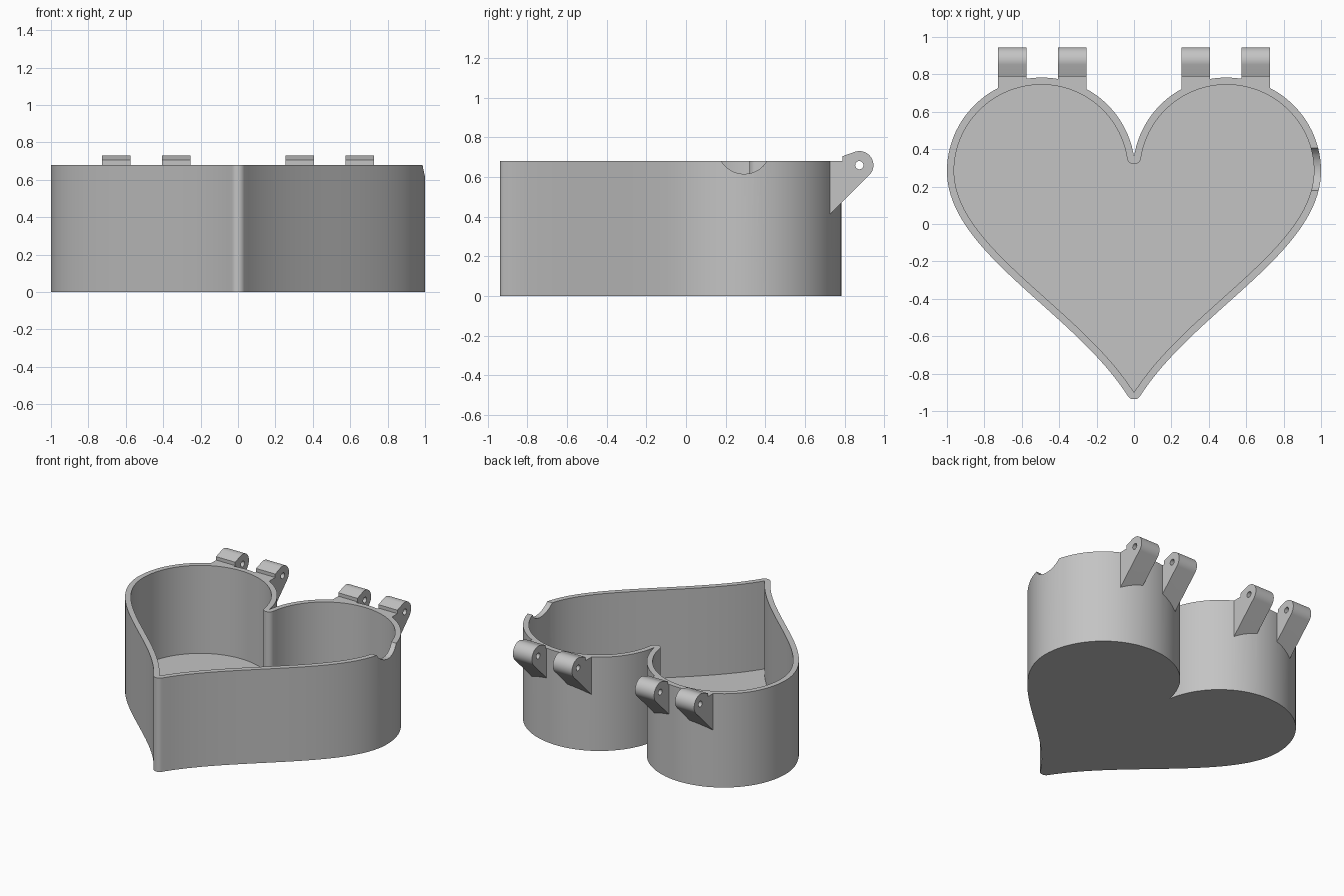
import bpy
import bmesh
from math import sin, cos, pi, atan2
from mathutils import Vector
from mathutils.geometry import interpolate_bezier

cube = bpy.data.objects.get("Cube")
if cube:
    bpy.data.objects.remove(cube, do_unlink=True)

WALL = 0.038
HEIGHT = 0.68
FLOOR = 0.042
PIN_Y, PIN_Z = 0.874, 0.66

grey = bpy.data.materials.new("plain grey")
grey.use_nodes = True
colour = (0.55, 0.55, 0.55, 1)
grey.diffuse_color = colour
grey.node_tree.nodes["Principled BSDF"].inputs["Base Color"].default_value = colour


def prism(name, points, direction):
    """Extrude a closed 3D polygon along a direction into a solid."""
    bm = bmesh.new()
    face = bm.faces.new([bm.verts.new(p) for p in points])
    new = bmesh.ops.extrude_face_region(bm, geom=[face])["geom"]
    verts = [v for v in new if isinstance(v, bmesh.types.BMVert)]
    bmesh.ops.translate(bm, verts=verts, vec=direction)
    bmesh.ops.recalc_face_normals(bm, faces=bm.faces)
    mesh = bpy.data.meshes.new(name)
    bm.to_mesh(mesh)
    bm.free()
    obj = bpy.data.objects.new(name, mesh)
    bpy.context.collection.objects.link(obj)
    mesh.materials.append(grey)
    return obj


def arc(cx, cy, r, start, end, steps):
    return [Vector((cx + r * cos(start + (end - start) * i / steps),
                    cy + r * sin(start + (end - start) * i / steps)))
            for i in range(steps + 1)]


def combine(target, tool, operation):
    """Apply a boolean and remove the helper."""
    mod = target.modifiers.new(operation, "BOOLEAN")
    mod.operation = operation
    mod.solver = "EXACT"
    mod.object = tool
    tool.hide_render = True
    bpy.context.view_layer.objects.active = target
    bpy.ops.object.modifier_apply(modifier=mod.name)
    bpy.data.objects.remove(tool, do_unlink=True)


def mirrored(half, z):
    """Close a half outline whose two ends lie on the centre line."""
    half[0].x = half[-1].x = 0
    other = [Vector((-p.x, p.y)) for p in half[-2:0:-1]]
    return [(p.x, p.y, z) for p in half + other]


# Half heart outline: round lobe, then an S curve down to the tip
lobe = arc(0, 0, 1, pi - 0.15, 0, 48)
side = [Vector((0.494 + p.x * (0.5 if p.x < 0 else 0.506), 0.283 + p.y * 0.5)) for p in lobe]
side += [p.to_2d() for p in interpolate_bezier(
    Vector((1, 0.283, 0)), Vector((1, -0.15, 0)),
    Vector((0.318, -0.47, 0)), Vector((0.033, -0.92, 0)), 40)[1:]]

# Offset inwards for the cavity, with a rounded cleft; the tip is rounded outside
inner = []
for i, p in enumerate(side):
    d = (side[min(i + 1, len(side) - 1)] - side[max(i - 1, 0)]).normalized()
    normal = Vector((-d.y, d.x))
    inner.append(p - normal * WALL)
cleft = side[0]
into = inner[0] - cleft
inner = arc(cleft.x, cleft.y, WALL, -pi / 2, atan2(into.y, into.x), 8)[:-1] + inner
out = side[-1] - inner[-1]
outer = side + arc(inner[-1].x, inner[-1].y, WALL, atan2(out.y, out.x), -pi / 2, 6)[1:]

box = prism("heart_box", mirrored(outer, 0), (0, 0, HEIGHT))

# Hinge knuckles with a sloping underside, two on each lobe
knuckle = [Vector((0.722, 0.409)), Vector((0.722, HEIGHT)), Vector((0.788, HEIGHT)),
           Vector((0.788, 0.705))]
knuckle += arc(PIN_Y, PIN_Z, 0.071, pi * 0.6, -pi / 4, 24)
for x in (-0.727, -0.406, 0.253, 0.574):
    combine(box, prism("hinge_knuckle", [(x, p.x, p.y) for p in knuckle], (0.153, 0, 0)), "UNION")

# Cavity, pin hole and thumb notch
combine(box, prism("cavity_cutter", mirrored(inner, FLOOR), (0, 0, 1)), "DIFFERENCE")
pin = arc(PIN_Y, PIN_Z, 0.021, 0, 2 * pi, 20)[:-1]
combine(box, prism("pin_cutter", [(-1, p.x, p.y) for p in pin], (2, 0, 0)), "DIFFERENCE")
notch = arc(0.293, 0.75, 0.134, 0, 2 * pi, 48)[:-1]
combine(box, prism("notch_cutter", [(0.8, p.x, p.y) for p in notch], (0.4, 0, 0)), "DIFFERENCE")

# Smooth curved walls, crisp rims
bpy.ops.object.select_all(action="DESELECT")
box.select_set(True)
bpy.context.view_layer.objects.active = box
bpy.ops.object.shade_smooth_by_angle(angle=pi / 7)
